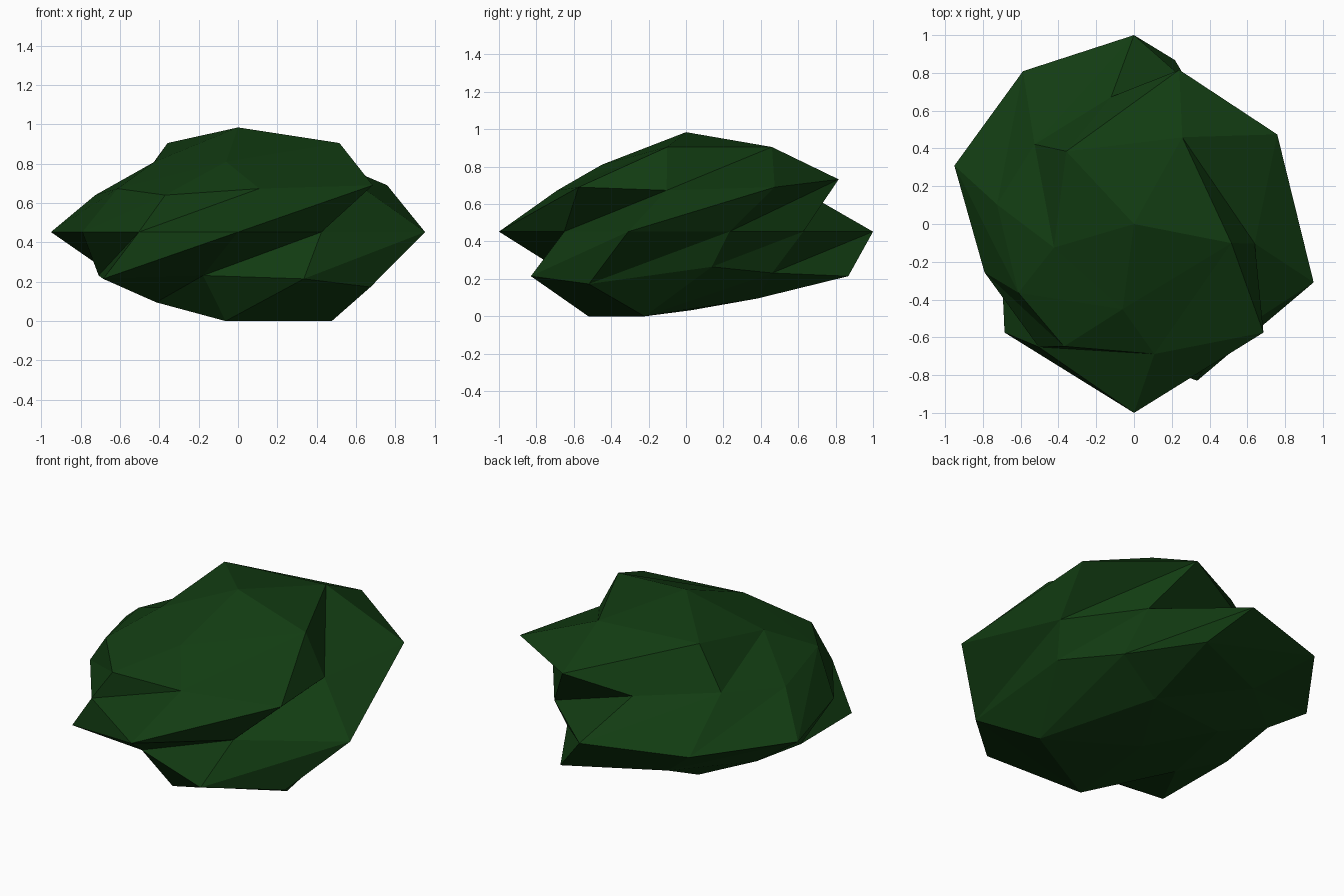
import bpy, bmesh, math
from mathutils import Matrix, Vector

if "Cube" in bpy.data.objects:
    bpy.data.objects.remove(bpy.data.objects["Cube"])

HEIGHT = 0.532           # vertical squash
TWIST = math.radians(71.6)  # twist per unit of height
DENT = 0.79              # scale of the pushed-in points
SHIFT = Vector((-0.04, -0.012, 0))

# points left on the full sphere: level -> angles in degrees
FULL = {
    1.0: None,
    0.9: (288, 0, 72),
    0.5: (36,),
    0.4: (288, 0),
    0.0: (90, 126, 162, 270, 342),
    -0.4: (324, 252, 108),
    -0.5: (0,),
    -0.9: (324, 36),
    -1.0: (),
}


def is_full(co):
    angles = FULL[round(co.z, 1) + 0.0]
    if angles is None:
        return True
    a = math.degrees(math.atan2(co.y, co.x))
    return any(abs((a - b + 180) % 360 - 180) < 5 for b in angles)


# leaf clump: dented, twisted, squashed low-poly sphere
bm = bmesh.new()
bmesh.ops.create_icosphere(bm, subdivisions=2, radius=1)
for v in bm.verts:
    co = v.co.normalized()
    if not is_full(co):
        co = co * DENT + SHIFT
    co = Matrix.Rotation(TWIST * co.z, 3, 'Z') @ co
    co.z = (co.z + 0.85065) * HEIGHT
    v.co = co
bmesh.ops.recalc_face_normals(bm, faces=bm.faces)

mesh = bpy.data.meshes.new("leaf_clump")
bm.to_mesh(mesh)
bm.free()
bush = bpy.data.objects.new("leaf_clump", mesh)
bpy.context.collection.objects.link(bush)

green = bpy.data.materials.new("dark_green")
green.diffuse_color = (0.006, 0.045, 0.006, 1)
green.use_nodes = True
green.node_tree.nodes["Principled BSDF"].inputs["Base Color"].default_value = green.diffuse_color
mesh.materials.append(green)
